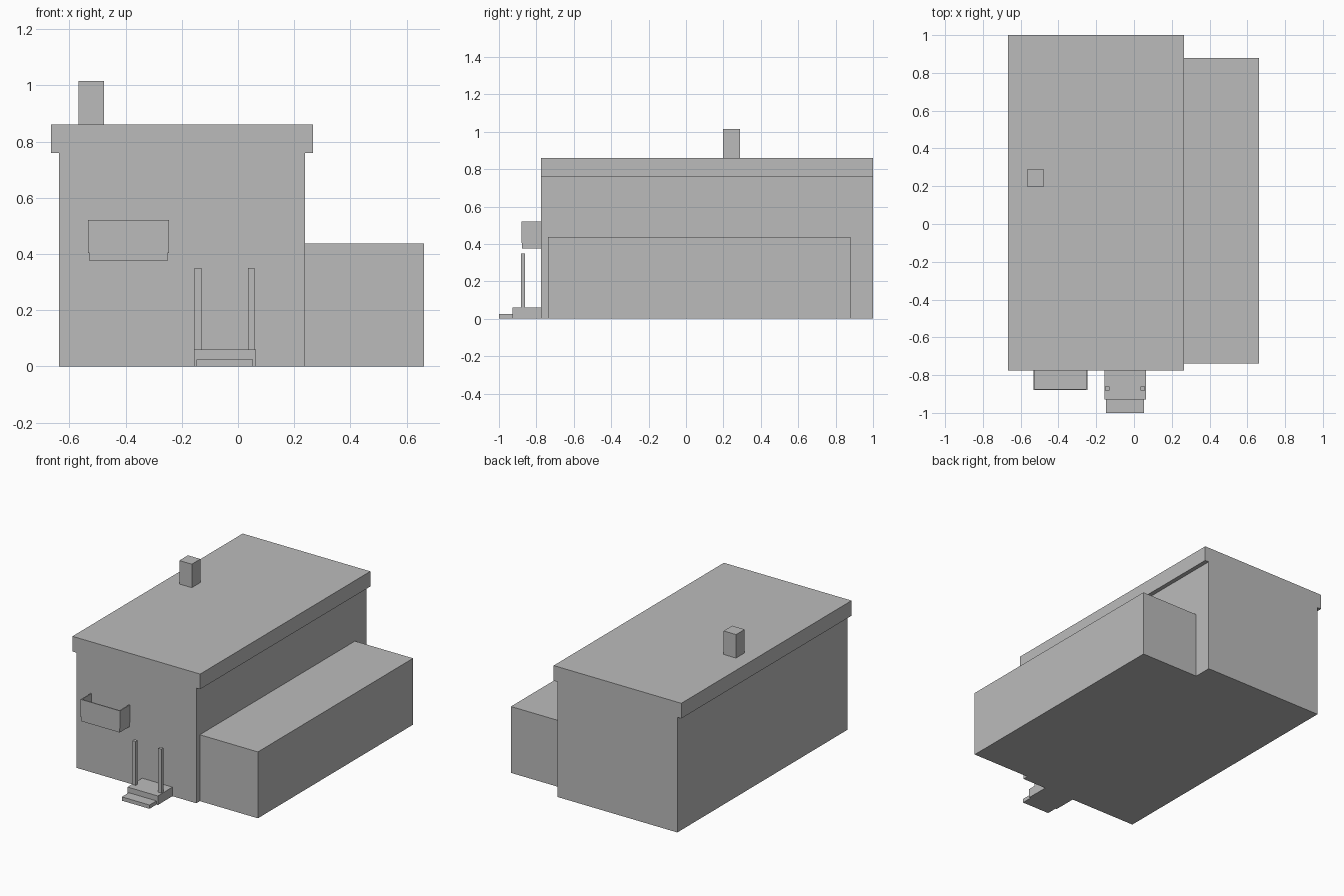
import bpy

cube = bpy.data.objects.get("Cube")
if cube:
    bpy.data.objects.remove(cube, do_unlink=True)

grey = bpy.data.materials.new("plain_grey")
grey.use_nodes = True
colour = (0.5, 0.5, 0.5, 1)
grey.diffuse_color = colour
grey.node_tree.nodes["Principled BSDF"].inputs["Base Color"].default_value = colour


def box(name, xs, ys, zs):
    """Axis-aligned block between the given limits."""
    bpy.ops.mesh.primitive_cube_add(size=1)
    ob = bpy.context.object
    ob.name = name
    ob.location = [(a + b) / 2 for a, b in (xs, ys, zs)]
    ob.scale = [b - a for a, b in (xs, ys, zs)]
    bpy.ops.object.transform_apply(location=True, rotation=False, scale=True)
    ob.data.materials.append(grey)
    return ob


front = -0.775  # plane of the front wall

# House body, flat roof slab, side annex and chimney
box("main_walls", (-0.637, 0.238), (front, 1), (0, 0.76))
box("roof_slab", (-0.666, 0.266), (front, 1), (0.76, 0.86))
box("side_annex", (0.238, 0.662), (-0.738, 0.88), (0, 0.438))
box("chimney", (-0.567, -0.476), (0.198, 0.288), (0.86, 1.015))

# Entrance steps with two posts
box("entrance_landing", (-0.157, 0.064), (-0.928, front), (0, 0.06))
box("lower_step", (-0.148, 0.054), (-1, -0.928), (0, 0.025))
for side, x in (("right", -0.154), ("left", 0.035)):
    box(side + "_post", (x, x + 0.024), (-0.882, -0.86), (0.06, 0.35))

# Open-topped balcony: floor, front panel and two end panels
x0, x1, y0, t = -0.533, -0.246, -0.88, 0.007
low, floor_top, high = 0.375, 0.404, 0.52
box("balcony_floor", (x0 + 0.004, x1 - 0.004), (y0 + 0.003, front), (low, floor_top))
box("balcony_front", (x0, x1), (y0, y0 + t), (floor_top, high))
for side, x in (("right", x0), ("left", x1 - t)):
    box("balcony_" + side + "_end", (x, x + t), (y0 + t, front), (floor_top, high))
